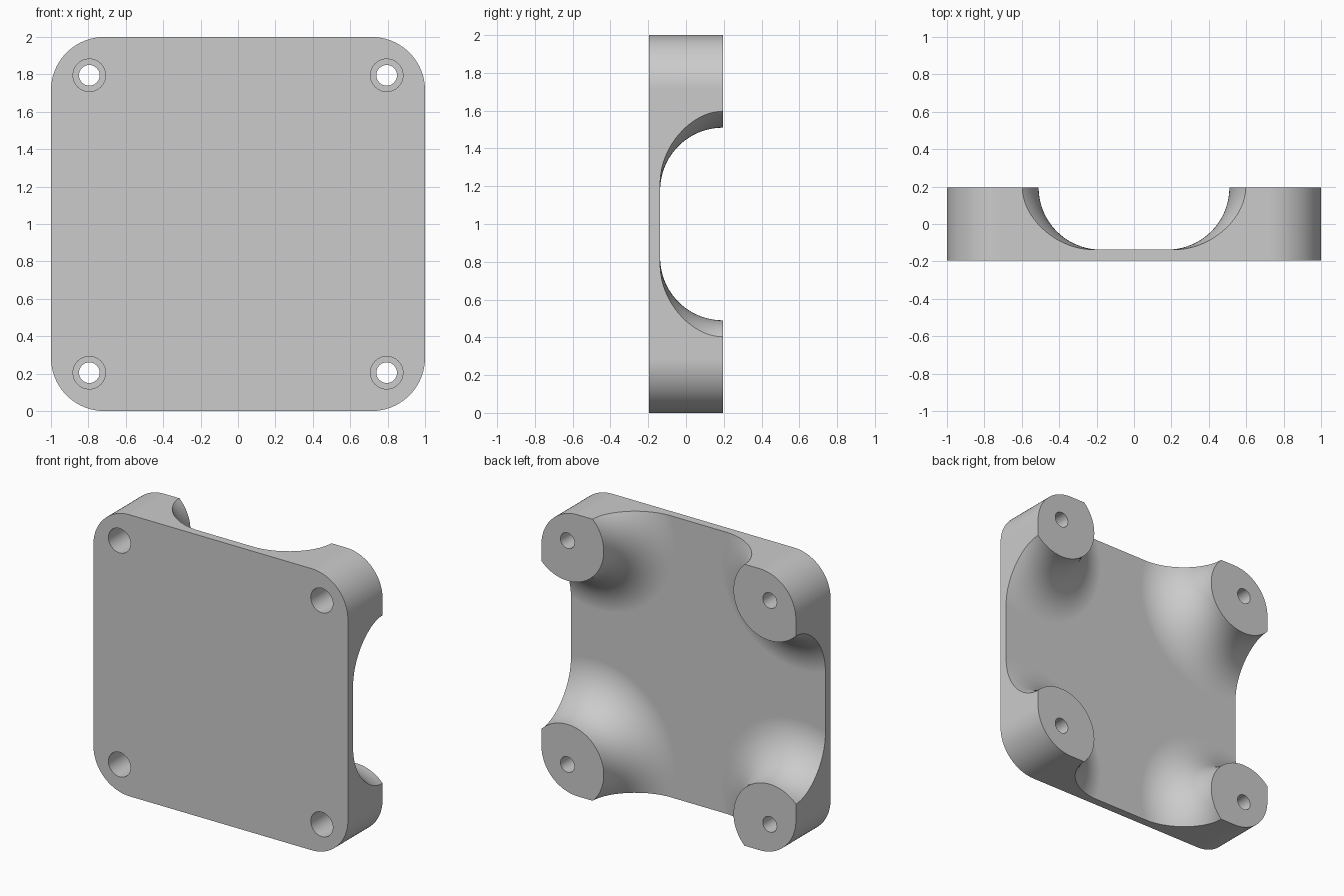
import bpy, bmesh
from math import sin, cos, pi
from mathutils import Matrix, Vector

if "Cube" in bpy.data.objects:
    bpy.data.objects.remove(bpy.data.objects["Cube"])

FRONT, FLOOR, BACK = -0.195, -0.137, 0.195
HOLE = 0.795            # screw hole offset from the centre
PAD_R = 0.285           # radius of each corner pad
CORNER_R = 0.285        # rounding of the square outline
FILLET = BACK - FLOOR   # concave sweep from pad to floor
CENTRES = [(sx * HOLE, 1 + sz * HOLE) for sx in (-1, 1) for sz in (-1, 1)]

grey = bpy.data.materials.new("light grey")
grey.use_nodes = True
grey.diffuse_color = (0.6, 0.6, 0.6, 1)
grey.node_tree.nodes["Principled BSDF"].inputs["Base Color"].default_value = (0.6, 0.6, 0.6, 1)


def finish(bm, name):
    bmesh.ops.recalc_face_normals(bm, faces=bm.faces)
    mesh = bpy.data.meshes.new(name)
    bm.to_mesh(mesh)
    bm.free()
    mesh.materials.append(grey)
    obj = bpy.data.objects.new(name, mesh)
    bpy.context.collection.objects.link(obj)
    return obj


def lathe(bm, profile, x, z, steps):
    """Closed solid turned about the y axis from (radius, y) points."""
    rings = [[bm.verts.new((x + r * cos(2 * pi * i / steps), y, z + r * sin(2 * pi * i / steps)))
              for i in range(steps)] for r, y in profile]
    for a, b in zip(rings, rings[1:]):
        for i in range(steps):
            j = (i + 1) % steps
            bm.faces.new((a[i], a[j], b[j], b[i]))
    bm.faces.new(rings[0])
    bm.faces.new(rings[-1])


def combine(obj, other, operation):
    mod = obj.modifiers.new(operation, "BOOLEAN")
    mod.object, mod.operation, mod.solver = other, operation, "EXACT"
    bpy.context.view_layer.objects.active = obj
    bpy.ops.object.modifier_apply(modifier=mod.name)
    bpy.data.objects.remove(other)


# Oversized floor slab, trimmed later by the outline
bm = bmesh.new()
depth = 0.3
bmesh.ops.create_cube(bm, size=1, matrix=Matrix.Translation((0, FLOOR - depth / 2, 1))
                      @ Matrix.Diagonal((2.8, depth, 2.8, 1)))
cover = finish(bm, "mounting_cover")

# Four flared corner posts
bm = bmesh.new()
flare = [(PAD_R + FILLET * (1 - sin(a)), BACK - FILLET * cos(a))
         for a in (pi / 2 * i / 20 for i in range(21))]
profile = [(PAD_R + FILLET, FLOOR - 0.03)] + flare + [(PAD_R, BACK + 0.1)]
for x, z in CENTRES:
    lathe(bm, profile, x, z, 96)
combine(cover, finish(bm, "posts"), "UNION")

# Rounded square outline
bm = bmesh.new()
inner, arc = 1 - CORNER_R, 20
loop = []
for k, (sx, sz) in enumerate(((1, 1), (-1, 1), (-1, -1), (1, -1))):
    for i in range(arc + 1):
        a = pi / 2 * (k + i / arc)
        loop.append(bm.verts.new((sx * inner + CORNER_R * cos(a), FRONT,
                                  1 + sz * inner + CORNER_R * sin(a))))
face = bm.faces.new(loop)
new = bmesh.ops.extrude_face_region(bm, geom=[face])["geom"]
bmesh.ops.translate(bm, vec=Vector((0, BACK - FRONT, 0)),
                    verts=[v for v in new if isinstance(v, bmesh.types.BMVert)])
combine(cover, finish(bm, "outline"), "INTERSECT")

# Counterbored screw holes, wide at the front
bm = bmesh.new()
for x, z in CENTRES:
    lathe(bm, [(0.087, FRONT - 0.1), (0.087, 0.05), (0.055, 0.05), (0.055, BACK + 0.1)], x, z, 48)
combine(cover, finish(bm, "screw_holes"), "DIFFERENCE")

# Smooth curved faces, crisp edges
bpy.ops.object.select_all(action="DESELECT")
cover.select_set(True)
bpy.context.view_layer.objects.active = cover
bpy.ops.object.shade_smooth_by_angle(angle=pi / 6)
weighted = cover.modifiers.new("Weighted normals", "WEIGHTED_NORMAL")
weighted.keep_sharp = True
